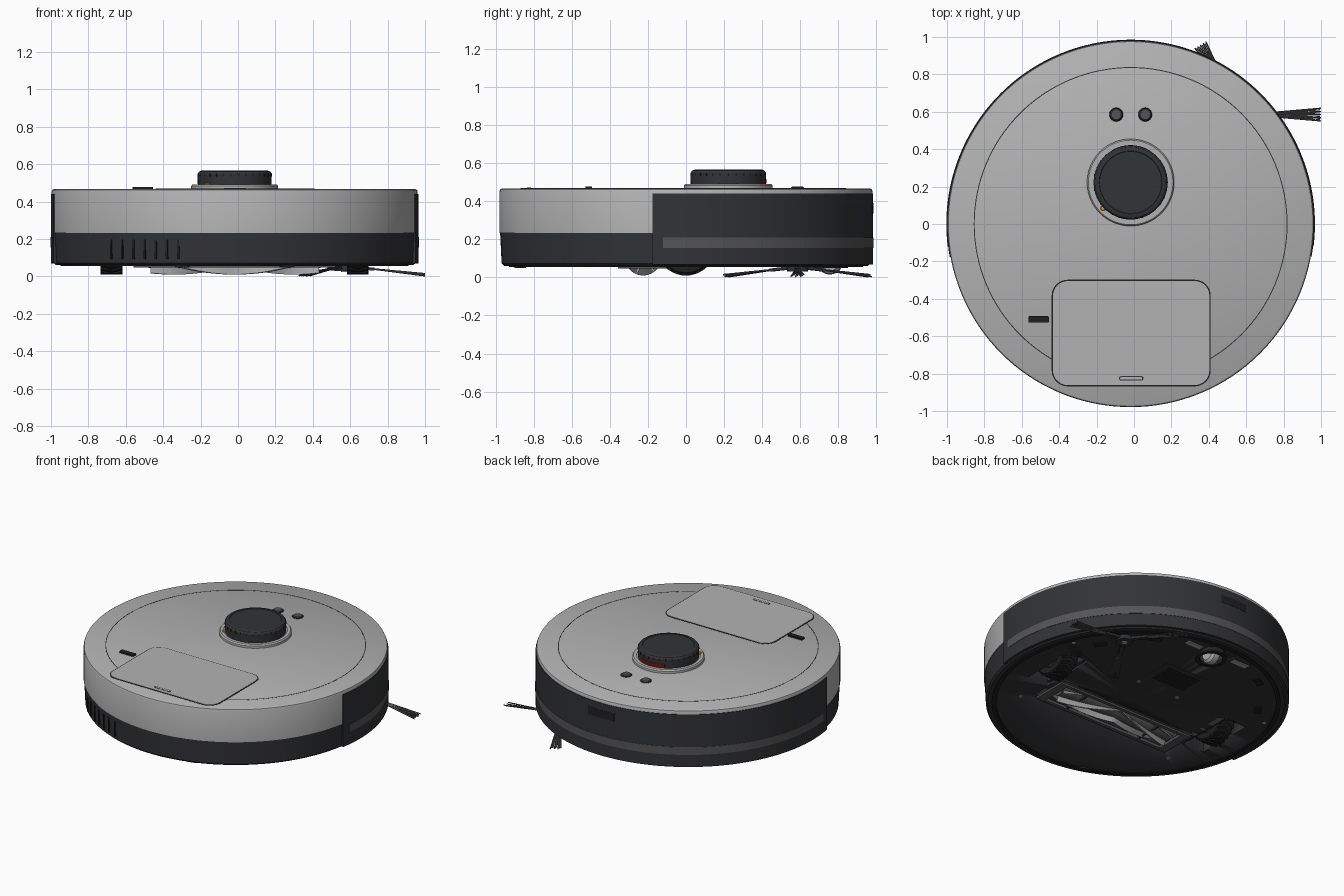
import bpy, bmesh, math
from mathutils import Matrix, Vector

if "Cube" in bpy.data.objects:
    bpy.data.objects.remove(bpy.data.objects["Cube"])

CX = -0.018          # body axis
TAU = 2 * math.pi


def mat(name, c):
    m = bpy.data.materials.new(name)
    m.diffuse_color = (*c, 1)
    m.use_nodes = True
    m.node_tree.nodes["Principled BSDF"].inputs["Base Color"].default_value = m.diffuse_color
    return m


SHELL = mat("shell_grey", (.45, .45, .45))
DARK = mat("dark_plastic", (.032, .033, .036))
BLACK = mat("black_plastic", (.014, .014, .015))
MID = mat("mid_grey", (.09, .09, .095))
STEEL = mat("steel", (.4, .4, .4))
RED = mat("red_window", (.2, .005, .005))
ORANGE = mat("orange_light", (.7, .3, .03))


def finish(bm, name, m, loc=(0, 0, 0), rot=(0, 0, 0), angle=30):
    bmesh.ops.remove_doubles(bm, verts=bm.verts, dist=1e-6)
    bmesh.ops.recalc_face_normals(bm, faces=bm.faces)
    me = bpy.data.meshes.new(name)
    bm.to_mesh(me)
    bm.free()
    ob = bpy.data.objects.new(name, me)
    bpy.context.collection.objects.link(ob)
    ob.location, ob.rotation_euler = loc, rot
    me.materials.append(m)
    bpy.ops.object.select_all(action='DESELECT')
    ob.select_set(True)
    bpy.context.view_layer.objects.active = ob
    bpy.ops.object.shade_smooth_by_angle(angle=math.radians(angle))
    return ob


def revolve(name, prof, m, loc=(CX, 0, 0), rot=(0, 0, 0), a0=0, a1=360, n=96, loop=False):
    """Revolve an (r, z) profile about z; a loop over a part turn is capped."""
    bm = bmesh.new()
    full = a1 - a0 >= 360
    rings = []
    for i in range(n if full else n + 1):
        a = math.radians(a0 + (a1 - a0) * i / n)
        rings.append([bm.verts.new((r * math.cos(a), r * math.sin(a), z)) for r, z in prof])
    k = len(prof)
    for i in range(n):
        p, q = rings[i], rings[(i + 1) % len(rings)]
        for j in range(k if loop else k - 1):
            bm.faces.new((p[j], q[j], q[(j + 1) % k], p[(j + 1) % k]))
    if loop and not full:
        bm.faces.new(rings[0])
        bm.faces.new(rings[-1])
    return finish(bm, name, m, loc, rot)


def band(name, r0, r1, z0, z1, m, **kw):
    return revolve(name, [(r0, z0), (r1, z0), (r1, z1), (r0, z1)], m, loop=True, **kw)


def disc(name, r, z0, z1, m, x, y, n=32, c=.004, **kw):
    return revolve(name, [(0, z0), (r, z0), (r, z1 - c), (r - c, z1), (0, z1)], m, loc=(x, y, 0), n=n, **kw)


def boxes(name, size, places, m):
    """One object holding equal boxes at (Matrix) places."""
    bm = bmesh.new()
    for p in places:
        bmesh.ops.create_cube(bm, size=1, matrix=p @ Matrix.Diagonal((*size, 1)))
    return finish(bm, name, m)


def T(x, y, z, rz=0):
    return Matrix.Translation((x, y, z)) @ Matrix.Rotation(rz, 4, 'Z')


def rounded_slab(name, w, d, r, z0, z1, m, loc):
    bm = bmesh.new()
    pts = []
    for sx, sy, s in ((1, 1, 0), (-1, 1, 90), (-1, -1, 180), (1, -1, 270)):
        for i in range(9):
            a = math.radians(s + i * 11.25)
            pts.append((sx * (w / 2 - r) + r * math.cos(a), sy * (d / 2 - r) + r * math.sin(a), z0))
    f = bm.faces.new([bm.verts.new(p) for p in pts])
    top = bmesh.ops.extrude_face_region(bm, geom=[f])["geom"]
    bmesh.ops.translate(bm, vec=(0, 0, z1 - z0), verts=[v for v in top if isinstance(v, bmesh.types.BMVert)])
    return finish(bm, name, m, loc)


def cut(ob, cutter):
    mod = ob.modifiers.new("cut", 'BOOLEAN')
    mod.operation, mod.solver, mod.object = 'DIFFERENCE', 'EXACT', cutter
    bpy.context.view_layer.objects.active = ob
    bpy.ops.object.modifier_apply(modifier=mod.name)
    bpy.data.objects.remove(cutter)


# main body
lower = revolve("lower_body", [(0, .06), (.955, .06), (.968, .072), (.976, .235), (0, .235)], DARK, n=128)
lower.data.materials[0] = DARK
revolve("upper_shell", [(0, .232), (.979, .232), (.979, .452), (.975, .462), (.966, .467), (0, .467)], SHELL, n=128)
band("base_plate_rim", .90, .93, .055, .062, BLACK, n=128)

# wells in the underside
cut(lower, boxes("roller_well", (1.08, .25, .3), [T(CX, -.23, .05)], BLACK))
cut(lower, boxes("wheel_wells", (.17, .42, .3), [T(CX + s * .658, .0, .06) for s in (-1, 1)], BLACK))
cut(lower, disc("castor_well", .1, -.05, .17, BLACK, CX, .75))

# bumper with its stripe and rear sensor window
band("bumper", .95, .983, .068, .44, DARK, a0=-10.3, a1=190.3, n=96)
band("bumper_stripe", .97, .9855, .155, .21, MID, a0=-7, a1=187, n=96)
band("dock_sensor_window", .97, .9845, .335, .39, BLACK, a0=84, a1=96, n=8)

# air outlet slots
boxes("outlet_slots", (.011, .02, .105),
      [T(x, -math.sqrt(.968 ** 2 - (x - CX) ** 2), .145, math.atan2(x - CX, .9))
       for x in [-.675 + .0595 * i for i in range(7)]], BLACK)

# top cover details
band("cover_seam", .834, .839, .46, .4678, DARK, n=128)
lid_at = (-.015, -.583, 0)
rounded_slab("lid_seam", .85, .57, .085, .46, .4685, BLACK, lid_at)
rounded_slab("dustbin_lid", .836, .556, .078, .46, .4700, SHELL, lid_at)
rounded_slab("lid_finger_slot", .13, .022, .008, .46, .4708, DARK, (-.015, -.825, 0))
rounded_slab("lid_finger_slot_inner", .118, .012, .005, .46, .4715, SHELL, (-.015, -.825, 0))
rounded_slab("lid_latch", .11, .034, .006, .46, .478, BLACK, (-.51, -.51, 0))
for x in (-.095, .06):
    disc("button_ring", .037, .46, .472, BLACK, x, .585)
    disc("button", .031, .46, .477, MID, x, .585)

# laser turret
TX, TY = -.018, .222
revolve("turret_base", [(0, .46), (.233, .46), (.233, .482), (.226, .491), (.205, .491), (.205, .486), (0, .486)],
        SHELL, loc=(TX, TY, 0))
revolve("turret", [(0, .48), (.197, .48), (.198, .548), (.19, .56), (.178, .565), (.168, .565), (.166, .562), (0, .562)],
        DARK, loc=(TX, TY, 0))
band("turret_window", .19, .1995, .493, .515, RED, loc=(TX, TY, 0), a0=62, a1=118, n=16)
disc("indicator_light", .014, .48, .5, ORANGE, TX - .148, TY - .137, n=16)
boxes("turret_slots", (.008, .008, .016),
      [T(TX + .1955 * math.cos(a), TY + .1955 * math.sin(a), .541, a) for a in [TAU * i / 30 for i in range(30)]], BLACK)

# drive wheels with chevron tread
for side, s in (("left", -1), ("right", 1)):
    x = CX + s * .658
    revolve(side + "_wheel", [(0, -.045), (.09, -.045), (.1, -.058), (.14, -.058), (.147, -.05), (.147, .05),
                              (.14, .058), (.1, .058), (.09, .045), (0, .045)],
            BLACK, loc=(x, 0, .165), rot=(0, math.pi / 2, 0), n=48)
    treads = []
    for i in range(24):
        for h in (-1, 1):
            treads.append(Matrix.Translation((x, 0, .165)) @ Matrix.Rotation(TAU * i / 24, 4, 'X')
                          @ Matrix.Translation((h * .028, 0, .148)) @ Matrix.Rotation(h * .45, 4, 'Z'))
    boxes(side + "_wheel_tread", (.06, .016, .014), treads, BLACK)
    boxes(side + "_wheel_arm", (.02, .36, .08), [T(x - s * .072, 0, .115)], DARK)

# main roller: core, V-shaped fins and end caps
RY, RZ = -.225, .106
rot_x = (0, math.pi / 2, 0)
revolve("roller_core", [(0, -.5), (.035, -.5), (.035, -.46), (.06, -.46), (.06, .46), (.035, .46), (.035, .5), (0, .5)],
        MID, loc=(CX, RY, RZ), rot=rot_x, n=32)
bm = bmesh.new()
for k in range(6):
    rows = []
    for i in range(25):
        x = -.45 + .9 * i / 24
        a = TAU * k / 6 + 3.2 * abs(x)
        sec = []
        for r, w in ((.05, .007), (.096, .004)):
            for h in ((-1, 1) if r < .06 else (1, -1)):
                sec.append(bm.verts.new((x, r * math.sin(a) + h * w * math.cos(a), r * math.cos(a) - h * w * math.sin(a))))
        rows.append(sec)
    for p, q in zip(rows, rows[1:]):
        for j in range(4):
            bm.faces.new((p[j], q[j], q[(j + 1) % 4], p[(j + 1) % 4]))
    bm.faces.new(rows[0])
    bm.faces.new(rows[-1])
finish(bm, "roller_fins", STEEL, (CX, RY, RZ))

# roller guard frame
boxes("guard_sides", (1.08, .024, .02), [T(CX, y, .057) for y in (-.345, -.115)], MID)
boxes("guard_ends", (.06, .25, .02), [T(CX + s * .51, -.23, .057) for s in (-1, 1)], MID)
boxes("guard_ribs", (.012, .25, .012), [T(CX + s * .3, -.23, .012) @ Matrix.Translation((0, 0, .044)) for s in (-1, 1)], DARK)

# castor
revolve("castor_wheel", [(0, -.035), (.05, -.035), (.066, -.02), (.07, 0), (.066, .02), (.05, .035), (0, .035)],
        STEEL, loc=(CX, .755, .085), rot=rot_x, n=32)
band("castor_ring", .075, .1, .05, .07, BLACK, loc=(CX, .75, 0), n=48)

# three-arm side brush
BX, BY = .57, .585
disc("side_brush_hub", .055, .03, .062, DARK, BX, BY)
disc("side_brush_screw", .02, .024, .04, STEEL, BX, BY, n=16)
bm = bmesh.new()
arms = []
for k in range(3):
    a = TAU * k / 3
    arms.append(T(BX, BY, 0, a) @ Matrix.Translation((.09, 0, .045)) @ Matrix.Rotation(.1, 4, 'Y'))
    for i in range(9):
        t = (i - 4) / 4
        p, q = Vector((.13, t * .008, .042)), Vector((.43 - .006 * (i % 2), t * .034, .004 + .005 * (i % 3)))
        d = q - p
        place = T(BX, BY, 0, a) @ Matrix.Translation((p + q) / 2) @ d.to_track_quat('Z', 'Y').to_matrix().to_4x4()
        bmesh.ops.create_cone(bm, cap_ends=True, segments=6, radius1=.004, radius2=.004, depth=d.length, matrix=place)
finish(bm, "side_brush_bristles", MID)
boxes("side_brush_arms", (.14, .03, .016), arms, DARK)

# underside details
S = (-1, 1)
boxes("charge_contacts", (.12, .04, .01), [T(CX + s * .19, .81, .058) for s in S], STEEL)
boxes("cliff_sensors", (.08, .045, .008), [T(CX + s * x, y, .058, -s * r) for s in S
                                           for x, y, r in ((.43, .71, .5), (.66, .43, 1.0))], BLACK)
boxes("rear_pads", (.07, .04, .014), [T(CX + s * .28, -.87, .055, s * .3) for s in S], BLACK)
boxes("battery_panel", (.36, .24, .006), [T(CX, .4, .059)], DARK)
boxes("battery_panel_ribs", (.26, .007, .006), [T(CX, .32 + .02 * i, .056) for i in range(9)], BLACK)
for x, y in ((.8, .33), (.62, -.42), (.16, .22)):
    for s in S:
        disc("screw", .014, .055, .064, STEEL, CX + s * x, y, n=12)
